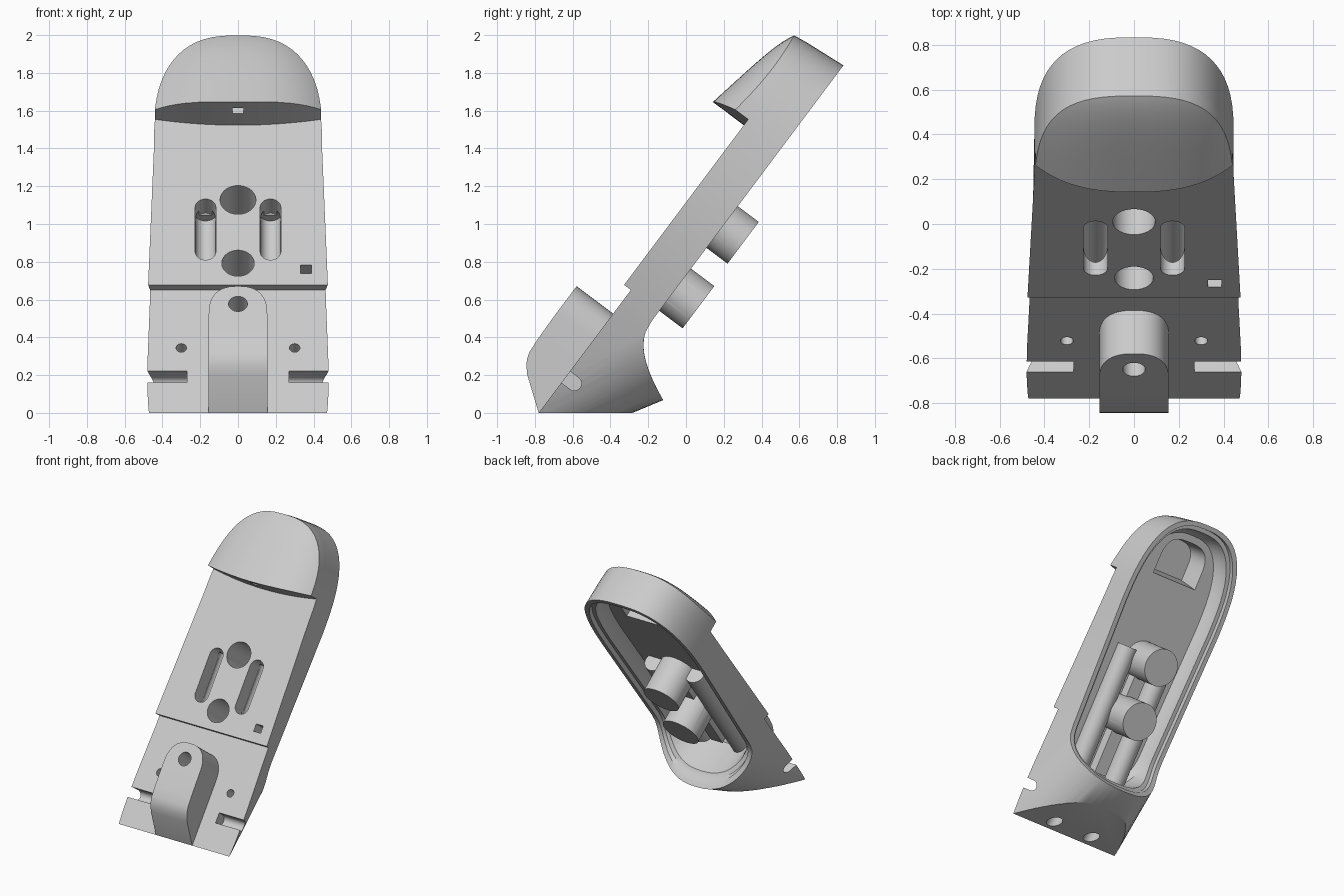
import bpy, bmesh, math
from mathutils import Matrix, Vector

cube = bpy.data.objects.get("Cube")
if cube:
    bpy.data.objects.remove(cube, do_unlink=True)

grey = bpy.data.materials.new("light grey")
grey.use_nodes = True
grey.diffuse_color = (0.6, 0.6, 0.6, 1)
grey.node_tree.nodes["Principled BSDF"].inputs["Base Color"].default_value = (0.6, 0.6, 0.6, 1)

# Tilted frame: x across, u up along the slab, v out of its front face
FRAME = Matrix(((1, 0, 0), (0, 0.6, -0.8), (0, 0.8, 0.6)))
ORIGIN = Vector((0, -0.78, 0))


def loft(name, rings, tilted=True):
    """Closed solid skinned over rings with equal point counts."""
    bm = bmesh.new()
    loops = [[bm.verts.new(FRAME @ Vector(p) + ORIGIN if tilted else p) for p in r] for r in rings]
    count = len(loops[0])
    for a, b in zip(loops, loops[1:]):
        for i in range(count):
            j = (i + 1) % count
            bm.faces.new((a[i], a[j], b[j], b[i]))
    bm.faces.new(reversed(loops[0]))
    bm.faces.new(loops[-1])
    bm.normal_update()
    if bm.calc_volume(signed=True) < 0:
        bmesh.ops.reverse_faces(bm, faces=bm.faces)
    mesh = bpy.data.meshes.new(name)
    bm.to_mesh(mesh)
    bm.free()
    mesh.materials.append(grey)
    obj = bpy.data.objects.new(name, mesh)
    bpy.context.scene.collection.objects.link(obj)
    return obj


def prism(name, outline, v0, v1, scale=1):
    cu = sum(p[1] for p in outline) / len(outline)
    return loft(name, [[(x, u, v0) for x, u in outline],
                       [(x * scale, cu + (u - cu) * scale, v1) for x, u in outline]])


def rect(x0, x1, u0, u1):
    return [(x0, u0), (x1, u0), (x1, u1), (x0, u1)]


def capsule(x, u, r, half=0.0, n=40):
    pts = []
    for i in range(n):
        t = 2 * math.pi * (i + 0.5) / n
        pts.append((x + r * math.cos(t), u + r * math.sin(t) + math.copysign(half, math.sin(t))))
    return pts


def rod(name, x, v, r, u0, u1):
    return loft(name, [[(a, u, b) for a, b in capsule(x, v, r)] for u in (u0, u1)])


def power(c, n):
    return math.copysign(abs(c) ** (2 / n), c)


def body_ring(v, inset=0, top=0.72, slope=-0.03, low=0.45, n=2.5, bend=True):
    pts = []
    for i in range(33):
        t = math.pi * i / 32
        pts.append((power(math.cos(t), 2.7), 1.72 + (top - inset) * power(math.sin(t), 2.7)))
    pts += [(-1, 1.72 - 0.97 * i / 6) for i in range(1, 6)]
    for i in range(33):
        t = math.pi * (1 + i / 32)
        pts.append((power(math.cos(t), n), 0.75 + (low - inset) * power(math.sin(t), n)))
    pts += [(1, 0.75 + 0.97 * i / 6) for i in range(1, 6)]
    ring = []
    for x, u in pts:
        x *= 0.445 - inset + slope * max(0, 1.72 - u)
        h = v
        if bend and u < 0.75:  # flared lower end of the rim
            q = (0.75 - u) / 0.45
            u, h = 0.75 - 0.3 * q ** 0.8, v - 0.3 * q ** 1.9
        ring.append((x, u, h))
    return ring


# Hollow body: cavity floor and wall, ledge, rear rim, front outline
body = loft("body_shell", [
    body_ring(-0.05, inset=0.11, low=0.4, bend=False),
    body_ring(-0.09, inset=0.08, low=0.4, bend=False),
    body_ring(-0.15, inset=0.065),
    body_ring(-0.15, inset=0.035),
    body_ring(-0.187, inset=0.035),
    body_ring(-0.187),
    body_ring(0.045, top=0.70, slope=0.034, low=1.2, n=5, bend=False)])


# Domed hood over the upper end
def hood_ring(s, v=None, top=0.69):
    ring = []
    for i in range(64):
        t = 2 * math.pi * i / 64
        c, sn = math.cos(t), math.sin(t)
        x = 0.445 * s * power(c, 2.7)
        u = 1.72 + s * (top if sn > 0 else 0.3) * power(sn, 2.7)
        h = 0.25 - 0.19 * (u - 1.87) - 0.115 * c * c * s ** 3 - 0.03 * sn * sn * s ** 8
        ring.append((x, u, h if v is None else v))
    return ring


hood = loft("hood", [hood_ring(1, 0.045, 0.70)] +
            [hood_ring(s) for s in (1, 0.98, 0.95, 0.9, 0.83, 0.75, 0.65, 0.5, 0.35, 0.2, 0.05)])

# Rounded tongue at the lower front
stations = [(0, 0, 0.155), (0.124, 0.168, 0.155), (0.161, 0.202, 0.155),
            (0.19, 0.22, 0.155), (0.226, 0.232, 0.155), (0.3, 0.238, 0.155), (0.47, 0.242, 0.155)]
for i in range(1, 17):
    t = math.radians(5.5 * i)
    stations.append((0.47 + 0.187 * math.sin(t) ** 0.8, 0.242, 0.155 * math.cos(t) ** 0.8))
tongue = loft("front_tongue", [[(-w, u, -0.02), (w, u, -0.02), (w, u, v), (-w, u, v)]
                               for u, v, w in stations])

# Rear posts, lengthwise tubes and the rib between them
parts = [body, hood, tongue]
parts.append(prism("upper_post", capsule(0, 1.37, 0.138, n=64), -0.02, -0.326))
parts.append(prism("lower_post", capsule(0, 0.955, 0.14, n=64), -0.02, -0.341))
parts.append(prism("centre_rib", rect(-0.05, 0.05, 0.5, 1.37), -0.02, -0.13))
cutters = []
for side, label in ((1, "left"), (-1, "right")):
    parts.append(rod(label + "_tube", side * 0.172, -0.08, 0.075, 0.3, 1.42))
    # Bore, front slot, edge notch and screw hole on each side
    cutters.append(rod("bore_cut", side * 0.172, -0.08, 0.053, -0.4, 1.37))
    cutters.append(prism("slot_cut", capsule(side * 0.172, 1.18, 0.0545, 0.147), -0.08, 0.3))
    notch = capsule(0.238, 0.02, 0.038, 0.077)
    cutters.append(loft("notch_cut", [[(side * x, u, v) for u, v in notch] for x in (0.27, 0.7)]))
    cutters.append(prism("screw_cut", capsule(side * 0.3, 0.43, 0.028), -0.1, 0.2))

# Front holes, small window, tongue screw, lip hole, hood pocket, ground plane
cutters.append(prism("upper_hole_cut", capsule(0, 1.376, 0.095), -0.3, 0.2))
cutters.append(prism("lower_hole_cut", capsule(0, 0.957, 0.086), -0.31, 0.2))
cutters.append(prism("window_cut", rect(0.33, 0.39, 0.89, 0.945), -0.1, 0.2))
cutters.append(prism("tongue_hole_cut", capsule(0, 0.54, 0.05), 0.05, 0.4))
cutters.append(prism("lip_hole_cut", rect(-0.03, 0.03, 1.8, 2.02), 0.15, 0.195))
arch = [(0.2, 1.97)]
arch += [(0.2 * power(math.cos(math.pi * i / 24), 3), 2.08 + 0.2 * power(math.sin(math.pi * i / 24), 3))
         for i in range(25)] + [(-0.2, 1.97)]
cutters.append(prism("pocket_cut", arch, -0.1, 0.12, 0.85))
cutters.append(loft("ground_cut", [[(x, y, z) for x, y in rect(-2, 2, -2, 2)] for z in (-2, 0)], False))

# Cutters for one part only: front step on the body, curved lip on the hood
step_cut = prism("step_cut", rect(-1, 1, -1, 0.814), 0, 0.3)
lip_curve = [(0.6 * i / 12, 1.87 + 0.2 * (0.6 * i / 12) ** 2) for i in range(-12, 13)]
lip_cut = prism("lip_cut", lip_curve + [(0.6, 1), (-0.6, 1)], -0.2, 0.6)


def cut(obj, tool):
    mod = obj.modifiers.new("cut", 'BOOLEAN')
    mod.operation = 'DIFFERENCE'
    mod.solver = 'MANIFOLD'
    mod.object = tool
    bpy.ops.object.modifier_apply(modifier=mod.name)


bpy.ops.object.select_all(action='DESELECT')
for obj in parts:
    bpy.context.view_layer.objects.active = obj
    obj.select_set(True)
    if obj is body:
        cut(obj, step_cut)
    if obj is hood:
        cut(obj, lip_cut)
    for tool in cutters:
        cut(obj, tool)
    bpy.ops.object.shade_smooth_by_angle(angle=math.radians(32))
    obj.select_set(False)

for tool in cutters + [step_cut, lip_cut]:
    bpy.data.objects.remove(tool, do_unlink=True)
